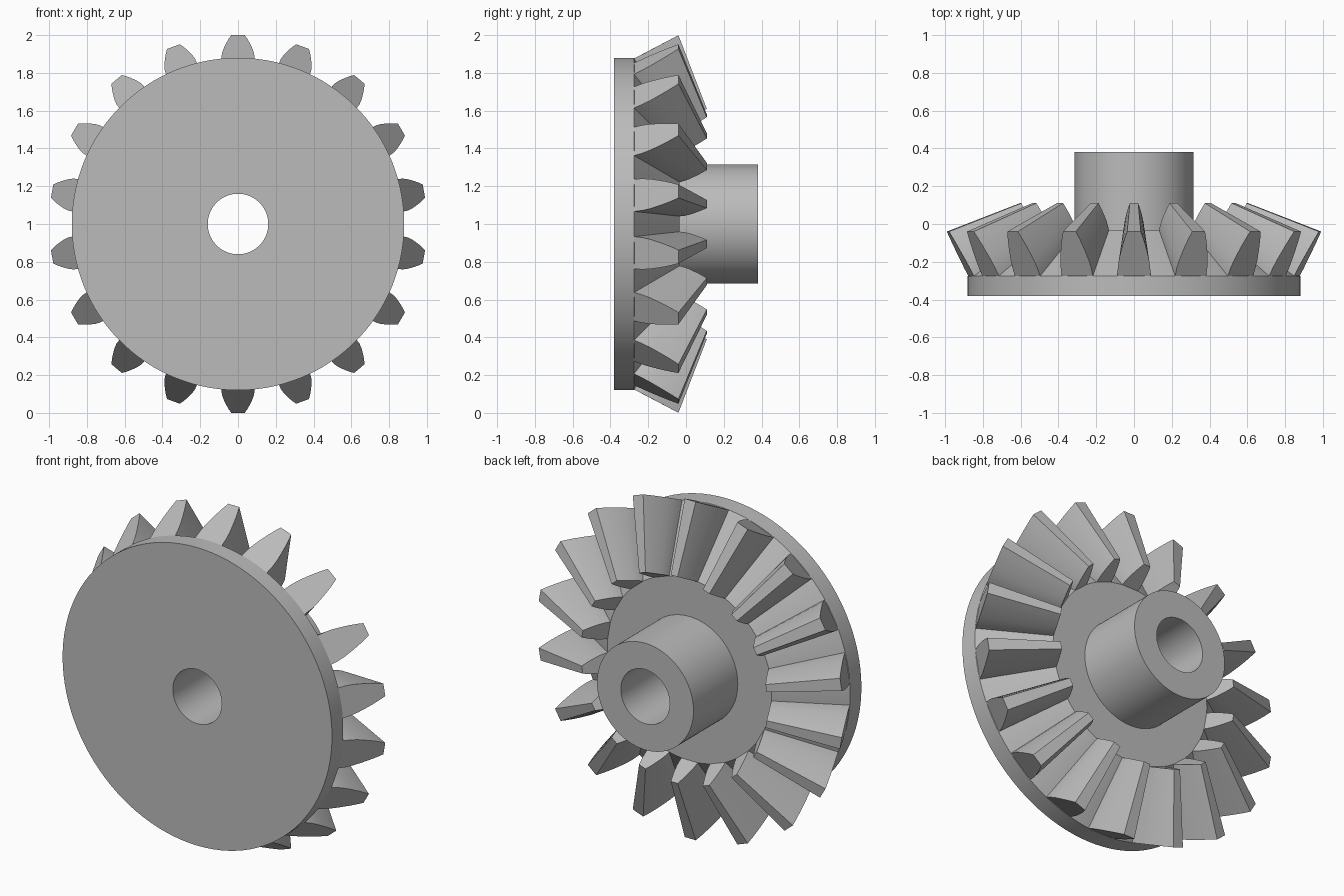
import bpy, bmesh
from math import sin, cos, radians, tau

TEETH = 18
SEGMENTS = 108
APEX_Y = 0.345      # point where the pitch cones meet
INNER_SCALE = 0.61  # small end of a tooth relative to the large end
ROOT = (0.88, -0.275)
TIP = (1.0, -0.04)
CENTRE_Z = 1.0

cube = bpy.data.objects.get("Cube")
if cube:
    bpy.data.objects.remove(cube, do_unlink=True)

steel = bpy.data.materials.new("grey steel")
steel.use_nodes = True
colour = (0.5, 0.5, 0.5, 1)
steel.diffuse_color = colour
steel.node_tree.nodes["Principled BSDF"].inputs["Base Color"].default_value = colour


def polar(radius, y, angle):
    """Point around the y axle, angle measured from the top."""
    return (radius * sin(angle), y, CENTRE_Z + radius * cos(angle))


def finish(name, bm):
    bmesh.ops.recalc_face_normals(bm, faces=bm.faces)
    mesh = bpy.data.meshes.new(name)
    bm.to_mesh(mesh)
    bm.free()
    mesh.materials.append(steel)
    obj = bpy.data.objects.new(name, mesh)
    bpy.context.collection.objects.link(obj)
    bpy.ops.object.select_all(action="DESELECT")
    obj.select_set(True)
    bpy.context.view_layer.objects.active = obj
    bpy.ops.object.shade_smooth_by_angle(angle=radians(30))
    return obj


def bridge(bm, a, b):
    """Quads between two closed rings."""
    for i in range(len(a)):
        j = (i + 1) % len(a)
        bm.faces.new((a[i], a[j], b[j], b[i]))


# Gear body: rim, root cone, flat web, hub and bore turned from one profile
root_inner = (ROOT[0] * INNER_SCALE, APEX_Y + (ROOT[1] - APEX_Y) * INNER_SCALE)
profile = [(0.16, -0.38), (0.88, -0.38), ROOT, root_inner,
           (0.315, root_inner[1]), (0.315, 0.38), (0.16, 0.38)]
bm = bmesh.new()
rings = [[bm.verts.new(polar(r, y, tau * s / SEGMENTS)) for s in range(SEGMENTS)]
         for r, y in profile]
for k, ring in enumerate(rings):
    bridge(bm, ring, rings[(k + 1) % len(rings)])
finish("gear_body", bm)

# Tooth outline: height from root to tip, half width
flank = [(-0.06, 0.086), (0.0, 0.087), (0.18, 0.086), (0.36, 0.08),
         (0.54, 0.07), (0.7, 0.06), (0.85, 0.049), (1.0, 0.036)]
outline = [(t, w) for t, w in flank] + [(t, -w) for t, w in reversed(flank)]


def tooth_ring(bm, scale, angle):
    ring = []
    for t, w in outline:
        r = ROOT[0] + (TIP[0] - ROOT[0]) * t
        y = ROOT[1] + (TIP[1] - ROOT[1]) * t
        ring.append(bm.verts.new(
            polar(r * scale, APEX_Y + (y - APEX_Y) * scale, angle + w / r)))
    return ring


# Ring of tapered teeth pointing at the apex
bm = bmesh.new()
for n in range(TEETH):
    angle = tau * n / TEETH
    large = tooth_ring(bm, 1.0, angle)
    small = tooth_ring(bm, INNER_SCALE, angle)
    bridge(bm, large, small)
    bm.faces.new(large)
    bm.faces.new(small)
finish("bevel_teeth", bm)
